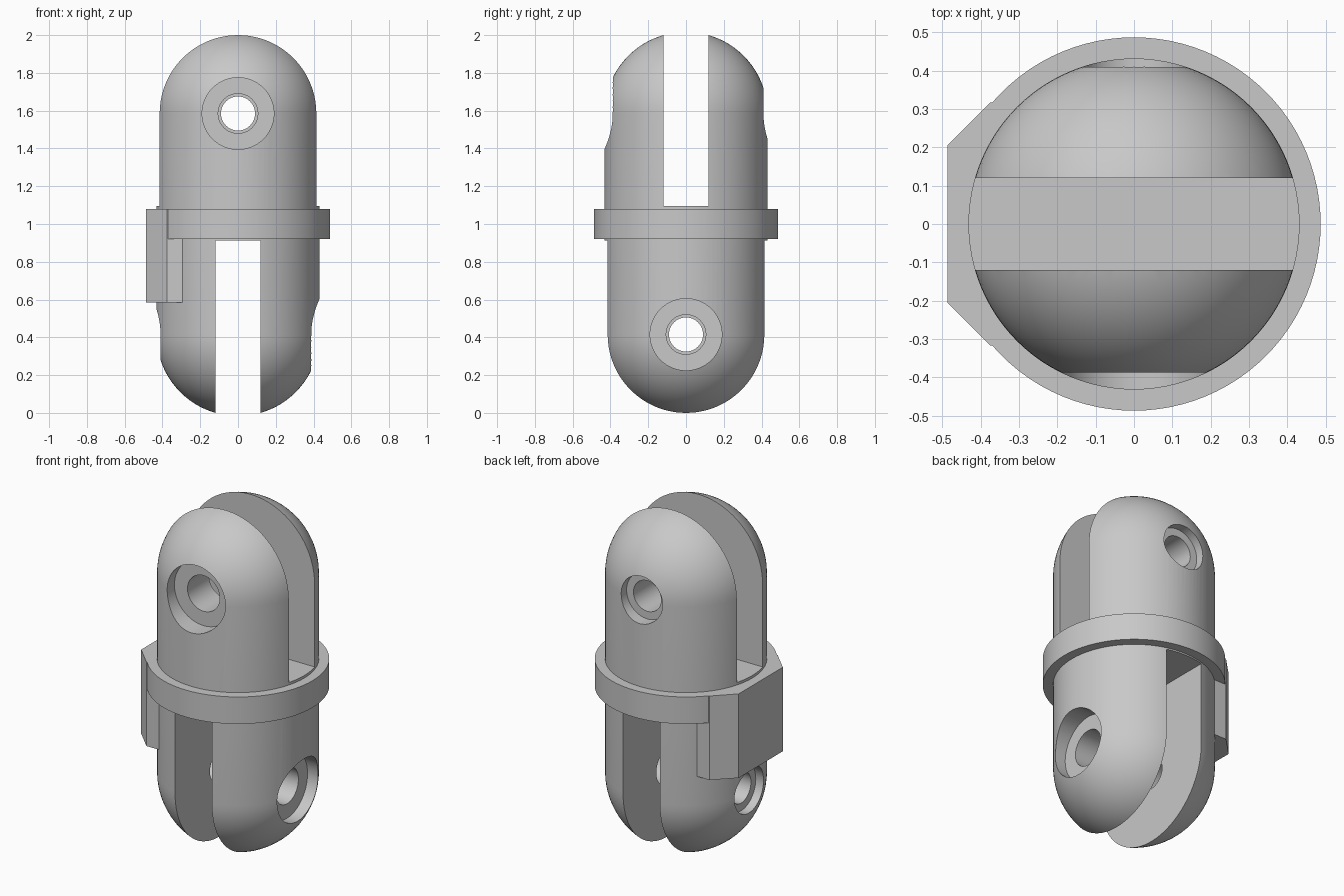
import bpy, bmesh, math
from mathutils import Matrix, Vector

cube = bpy.data.objects.get("Cube")
if cube:
    bpy.data.objects.remove(cube, do_unlink=True)

R = 0.432                 # body radius
SLOT = 0.12               # half width of the fork slots
LOW, HIGH = 0.415, 1.585  # pin hole heights and dome centres

grey = bpy.data.materials.new("plain grey")
grey.use_nodes = True
grey.diffuse_color = (0.58, 0.58, 0.58, 1)
grey.node_tree.nodes["Principled BSDF"].inputs["Base Color"].default_value = grey.diffuse_color


def make(name, bm):
    bmesh.ops.recalc_face_normals(bm, faces=bm.faces)
    mesh = bpy.data.meshes.new(name)
    bm.to_mesh(mesh)
    bm.free()
    mesh.materials.append(grey)
    obj = bpy.data.objects.new(name, mesh)
    bpy.context.collection.objects.link(obj)
    return obj


def lathe(name, profile, closed=False, steps=96):
    bm = bmesh.new()
    verts = [bm.verts.new((r, 0, z)) for r, z in profile]
    edges = [bm.edges.new(p) for p in zip(verts, verts[1:])]
    if closed:
        edges.append(bm.edges.new((verts[-1], verts[0])))
    bmesh.ops.spin(bm, geom=verts + edges, cent=(0, 0, 0), axis=(0, 0, 1),
                   angle=2 * math.pi, steps=steps)
    bmesh.ops.remove_doubles(bm, verts=bm.verts, dist=1e-5)
    return make(name, bm)


def box(name, lo, hi):
    lo, hi = Vector(lo), Vector(hi)
    bm = bmesh.new()
    bmesh.ops.create_cube(bm, size=1, matrix=Matrix.Translation((lo + hi) / 2)
                          @ Matrix.Diagonal((*(hi - lo), 1)))
    return make(name, bm)


def drill(direction, z, radius, start, end):
    """Cylinder along a horizontal direction, between two distances from the axis."""
    d = Vector(direction)
    bm = bmesh.new()
    turn = d.to_track_quat('Z', 'Y').to_matrix().to_4x4()
    place = Matrix.Translation(d * (start + end) / 2 + Vector((0, 0, z)))
    bmesh.ops.create_cone(bm, cap_ends=True, segments=64, radius1=radius, radius2=radius,
                          depth=end - start, matrix=place @ turn)
    return make("drill", bm)


def combine(target, tool, operation):
    mod = target.modifiers.new("cut", 'BOOLEAN')
    mod.operation, mod.solver, mod.object = operation, 'EXACT', tool
    bpy.context.view_layer.objects.active = target
    bpy.ops.object.modifier_apply(modifier=mod.name)
    bpy.data.objects.remove(tool, do_unlink=True)


# Body: capsule with a domed end top and bottom
arc = [i * math.pi / 40 for i in range(21)]
lower = [(R * math.sin(a), LOW - R * math.cos(a)) for a in arc]
upper = [(R * math.cos(a), HIGH + R * math.sin(a)) for a in arc]
body = lathe("forked_body", lower + upper)

# Crossed fork slots
combine(body, box("upper_slot", (-1, -SLOT, 1.095), (1, SLOT, 3)), 'DIFFERENCE')
combine(body, box("lower_slot", (-SLOT, -1, -1), (SLOT, 1, 0.912)), 'DIFFERENCE')

# Pin holes: wide recess and clearance hole on one prong, narrow ones opposite
for wide, z in (((0, -1, 0), HIGH), ((1, 0, 0), LOW)):
    narrow = -Vector(wide)
    for direction, radius, start in ((wide, 0.19, 0.32), (wide, 0.105, 0.05),
                                     (narrow, 0.135, 0.36), (narrow, 0.09, 0.05)):
        combine(body, drill(direction, z, radius, start, 0.7), 'DIFFERENCE')

# Collar ring round the middle
collar = lathe("collar", [(0.42, 0.921), (0.487, 0.921), (0.487, 1.08), (0.42, 1.08)], True)

# Side block with chamfered corners, hanging from the collar
bm = bmesh.new()
outline = [(-0.26, -0.317), (-0.375, -0.317), (-0.487, -0.205)]
outline += [(x, -y) for x, y in reversed(outline)]
base = bm.faces.new([bm.verts.new((x, y, 0.585)) for x, y in outline])
top = bmesh.ops.extrude_face_region(bm, geom=[base])["geom"]
bmesh.ops.translate(bm, vec=(0, 0, 0.495),
                    verts=[v for v in top if isinstance(v, bmesh.types.BMVert)])
combine(collar, make("side_block", bm), 'UNION')

# Smooth curves, sharp edges
for obj in (body, collar):
    bpy.ops.object.select_all(action='DESELECT')
    obj.select_set(True)
    bpy.context.view_layer.objects.active = obj
    bpy.ops.object.shade_smooth_by_angle(angle=math.radians(30))
